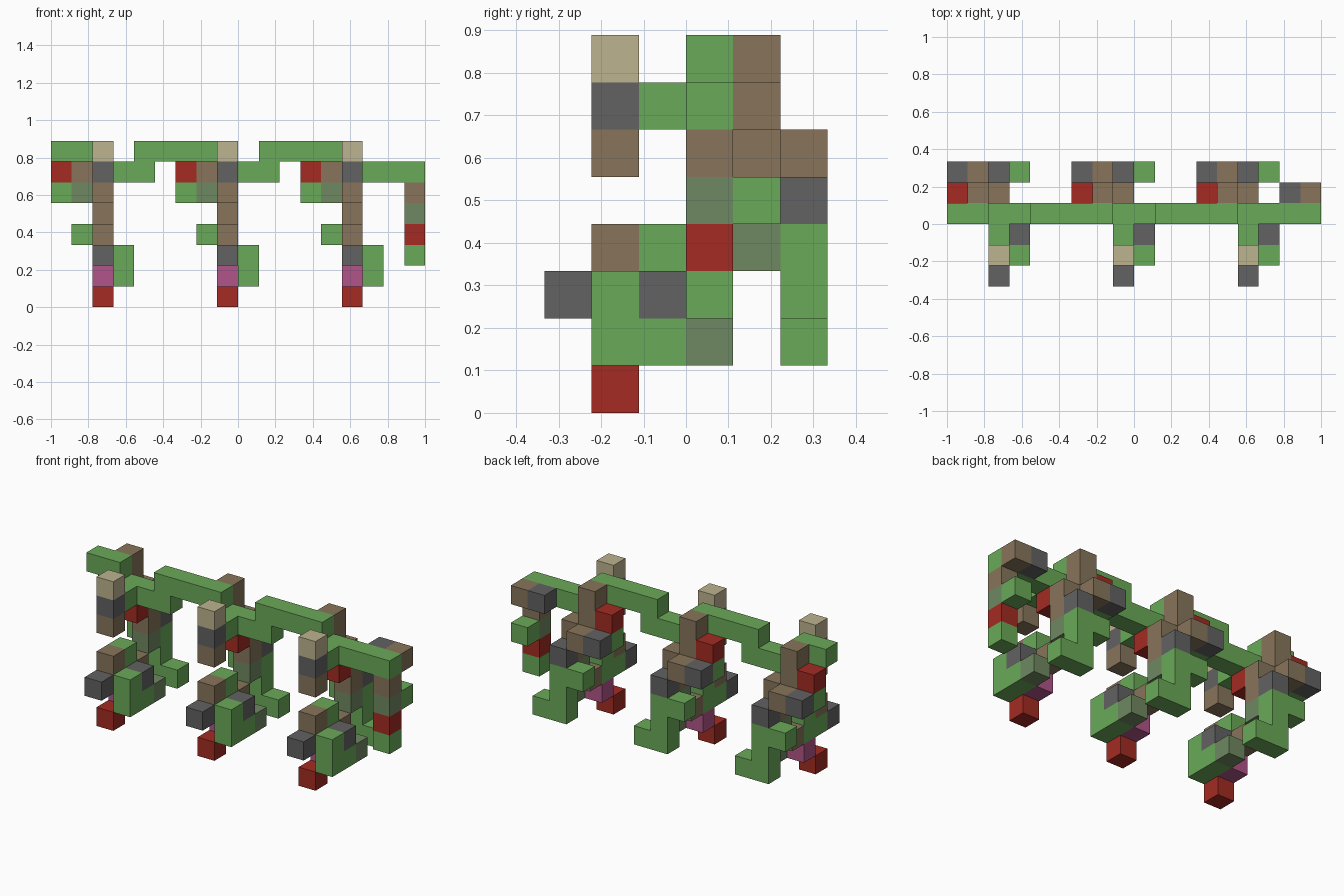
import bpy, bmesh
from mathutils import Matrix, Vector

cube = bpy.data.objects.get("Cube")
if cube:
    bpy.data.objects.remove(cube, do_unlink=True)

CELL = 1 / 9
ORIGIN = Vector((-1, -3 * CELL, 0))


def linear(c):
    c /= 255
    return c / 12.92 if c <= 0.04045 else ((c + 0.055) / 1.055) ** 2.4


def material(name, *rgb):
    m = bpy.data.materials.new(name)
    colour = [linear(c) for c in rgb] + [1]
    m.diffuse_color = colour
    m.use_nodes = True
    m.node_tree.nodes["Principled BSDF"].inputs["Base Color"].default_value = colour
    return m


green = material("leaf green", 106, 170, 88)
moss = material("grey green", 111, 137, 97)
brown = material("bark brown", 136, 117, 91)
grey = material("dark grey", 98, 98, 98)
red = material("brick red", 163, 43, 34)
pink = material("pink", 176, 85, 136)
cream = material("cream", 190, 179, 144)


def blocks(name, mat, *boxes):
    """Each box is a starting cell, with an optional size in cells."""
    bm = bmesh.new()
    for cell, *size in boxes:
        size = Vector(size[0] if size else (1, 1, 1))
        centre = ORIGIN + (Vector(cell) + size / 2) * CELL
        bmesh.ops.create_cube(bm, size=1, matrix=Matrix.Translation(centre) @ Matrix.Diagonal((*(size * CELL), 1)))
    mesh = bpy.data.meshes.new(name)
    bm.to_mesh(mesh)
    bm.free()
    mesh.materials.append(mat)
    bpy.context.collection.objects.link(bpy.data.objects.new(name, mesh))


for n in range(3):
    s = 6 * n
    tag = f"_{n + 1}"
    # Stepped beam along the top, with a short arm to the front
    start = max(s - 2, 0)
    blocks("high_beam" + tag, green, ((start, 3, 7), (s + 2 - start, 1, 1)))
    blocks("low_beam" + tag, green, ((s + 2, 3, 6), (4 if n == 2 else 3, 1, 1)))
    blocks("front_arm" + tag, green, ((s + 2, 2, 6),))

    # Hanging front post
    blocks("post_cap" + tag, cream, ((s + 2, 1, 7),))
    blocks("post_middle" + tag, grey, ((s + 2, 1, 6),))
    blocks("post_end" + tag, brown, ((s + 2, 1, 5),))

    # Rear cluster
    blocks("rear_bark" + tag, brown, ((s + 1, 4, 6), (1, 1, 2)),
           ((s + 2, 4, 4), (1, 1, 2)), ((s + 1, 5, 5),))
    blocks("rear_red" + tag, red, ((s, 4, 6),), ((s + 2, 3, 5),))
    blocks("rear_leaf" + tag, green, ((s, 4, 5),))
    blocks("rear_moss" + tag, moss, ((s + 1, 4, 5),), ((s + 2, 4, 3),))
    blocks("rear_grey" + tag, grey, ((s, 5, 5),), ((s + 2, 5, 4),))

    # Stepped back leg
    blocks("back_leg" + tag, green, ((s + 2, 5, 1), (1, 1, 3)),
           ((s + 3, 5, 1),), ((s + 1, 5, 3),))

    # Lower front cluster
    blocks("lower_bark" + tag, brown, ((s + 2, 1, 3),), ((s + 2, 3, 2),))
    blocks("lower_leaf" + tag, green, ((s + 2, 2, 3),), ((s + 2, 1, 2), (1, 2, 1)))
    blocks("lower_step" + tag, green, ((s + 3, 1, 1), (1, 2, 1)), ((s + 3, 1, 2),))
    blocks("lower_moss" + tag, moss, ((s + 3, 3, 1),))
    blocks("lower_grey" + tag, grey, ((s + 2, 0, 2),), ((s + 3, 2, 2),))
    blocks("lower_pink" + tag, pink, ((s + 2, 2, 1),))
    blocks("foot" + tag, red, ((s + 2, 1, 0),))

# Hanging column at the left end
blocks("end_bark", brown, ((17, 3, 5),), ((17, 4, 6),))
blocks("end_grey", grey, ((16, 4, 6),))
blocks("end_moss", moss, ((17, 3, 4),))
blocks("end_red", red, ((17, 3, 3),))
blocks("end_leaf", green, ((17, 3, 2),), ((17, 4, 4),))
